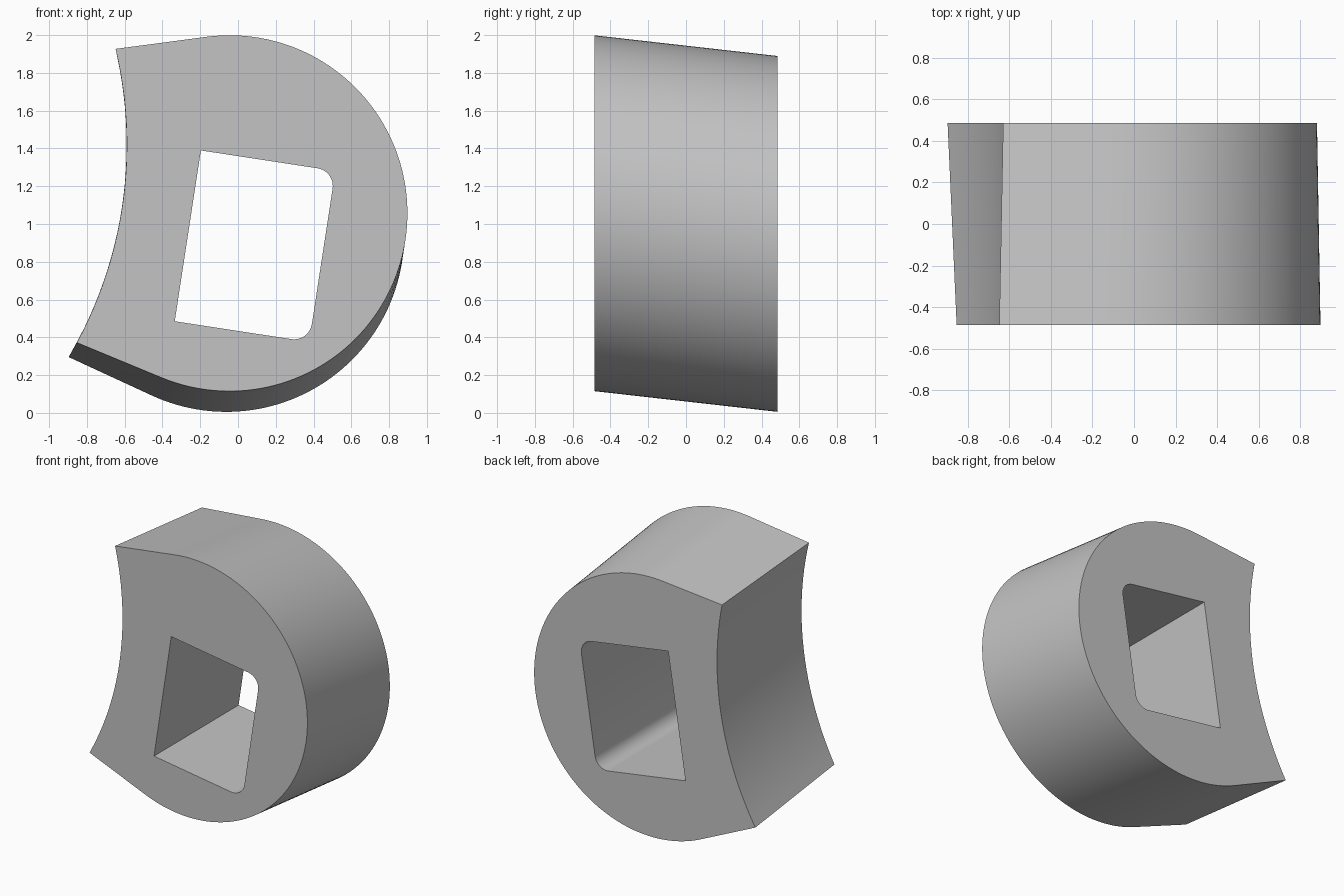
import bpy, bmesh, math
from mathutils import Vector, Matrix

if "Cube" in bpy.data.objects:
    bpy.data.objects.remove(bpy.data.objects["Cube"], do_unlink=True)

HALF = 0.485                      # half depth
TWIST = -0.04                     # turn of the outline from front to back
PIVOT = Vector((-2.79, 1.42))     # twist axis, also centre of the concave side
CENTRE, RADIUS = Vector((-0.045, 1.057)), 0.942
TOP_TIP, LOW_TIP = Vector((-0.648, 1.927)), Vector((-0.853, 0.372))


def arc(centre, radius, start, end, steps):
    return [centre + radius * Vector((math.cos(a), math.sin(a)))
            for a in (start + (end - start) * i / steps for i in range(steps + 1))]


def angle(v):
    return math.atan2(v.y, v.x)


def tangent_angle(tip, side):
    d = tip - CENTRE
    return angle(d) + side * math.acos(RADIUS / d.length)


# Outer outline: round nose, two tangent flats, concave side
low = tangent_angle(LOW_TIP, 1)
top = tangent_angle(TOP_TIP, -1)
outer = arc(CENTRE, RADIUS, low, top + (math.tau if top < low else 0), 96)
a, b = TOP_TIP - PIVOT, LOW_TIP - PIVOT
n = 24
for i in range(n + 1):
    t = i / n
    r = a.length * (1 - t) + b.length * t
    outer += arc(PIVOT, r, angle(a) * (1 - t) + angle(b) * t, 0, 1)[:1]

# Tilted rectangular hole with two rounded corners on its left
W, H, R = 0.72, 0.915, 0.095
hole = [Vector((0, 0))]
hole += arc(Vector((W - R, R)), R, -math.pi / 2, 0, 12)
hole += arc(Vector((W - R, H - R)), R, 0, math.pi / 2, 12)
hole.append(Vector((0, H)))
tilt = Matrix.Rotation(math.radians(-8.7), 2)
hole = [Vector((-0.335, 0.485)) + tilt @ p for p in hole]

turn = Matrix.Rotation(TWIST, 2)
outer_back = [PIVOT + turn @ (p - PIVOT) for p in outer]

bm = bmesh.new()


def ring(points, y):
    verts = [bm.verts.new((p.x, y, p.y)) for p in points]
    edges = [bm.edges.new((verts[i - 1], verts[i])) for i in range(len(verts))]
    return verts, edges


def wall(front, back):
    for i in range(len(front)):
        bm.faces.new((front[i - 1], front[i], back[i], back[i - 1]))


of, ofe = ring(outer, -HALF)
ob, obe = ring(outer_back, HALF)
hf, hfe = ring(hole, -HALF)
hb, hbe = ring(hole, HALF)
wall(of, ob)
wall(hf, hb)
for edges, direction in ((ofe + hfe, -1), (obe + hbe, 1)):
    bmesh.ops.triangle_fill(bm, edges=edges, use_beauty=True, normal=(0, direction, 0))
bmesh.ops.recalc_face_normals(bm, faces=bm.faces[:])

mesh = bpy.data.meshes.new("cam_body")
bm.to_mesh(mesh)
bm.free()
body = bpy.data.objects.new("cam_body", mesh)
bpy.context.collection.objects.link(body)

# Plain grey
grey = bpy.data.materials.new("plain_grey")
grey.use_nodes = True
colour = (0.55, 0.55, 0.55, 1)
grey.diffuse_color = colour
next(nd for nd in grey.node_tree.nodes
     if nd.type == "BSDF_PRINCIPLED").inputs["Base Color"].default_value = colour
mesh.materials.append(grey)

bpy.ops.object.select_all(action="DESELECT")
body.select_set(True)
bpy.context.view_layer.objects.active = body
bpy.ops.object.shade_smooth_by_angle(angle=math.radians(20))
